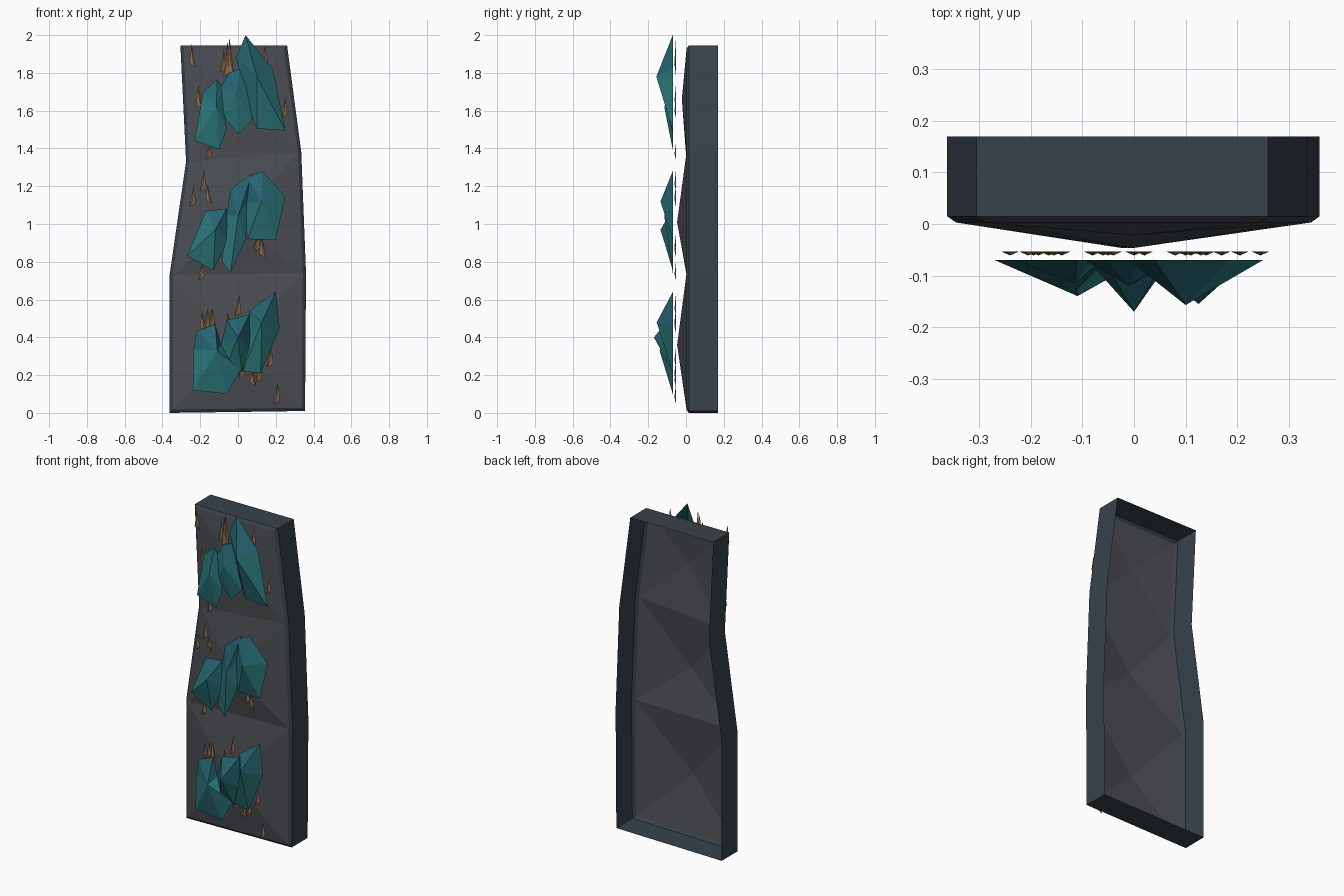
import bpy

if "Cube" in bpy.data.objects:
    bpy.data.objects.remove(bpy.data.objects["Cube"])


def material(name, rgb):
    m = bpy.data.materials.new(name)
    m.diffuse_color = (*rgb, 1)
    m.use_nodes = True
    m.node_tree.nodes["Principled BSDF"].inputs["Base Color"].default_value = m.diffuse_color
    return m


stone_face = material("stone_face", (0.07, 0.075, 0.085))
stone_side = material("stone_side", (0.04, 0.055, 0.07))
teal = material("teal", (0.025, 0.19, 0.20))
deep_teal = material("deep_teal", (0.018, 0.125, 0.16))
tan = material("tan", (0.30, 0.16, 0.075))


def build(name, verts, faces, mats, slots=None):
    me = bpy.data.meshes.new(name)
    me.from_pydata(verts, [], faces)
    for m in mats:
        me.materials.append(m)
    if slots:
        me.polygons.foreach_set("material_index", slots)
    me.update()
    ob = bpy.data.objects.new(name, me)
    bpy.context.collection.objects.link(ob)
    return ob


# Stone slab: open-backed shell, chamfered rim, three faceted panels
right = [(0.355, 0.01), (0.36, 0.74), (0.335, 1.38), (0.26, 1.945)]
left = [(-0.305, 1.945), (-0.275, 1.33), (-0.362, 0.73), (-0.362, 0.0)]
outline = right + left
n = len(outline)


def inset(p, d=0.017):
    x, z = p
    dz = d if z < 0.1 else -d if z > 1.9 else 0
    return (x - d if x > 0 else x + d, z + dz)


inner = [inset(p) for p in outline]
verts = [(x, 0.17, z) for x, z in outline]
verts += [(x, 0.015, z) for x, z in outline]
verts += [(x, 0.003, z) for x, z in inner]
faces, slots = [], []
for ring in (0, n):
    for i in range(n):
        j = (i + 1) % n
        faces.append((ring + i, ring + n + i, ring + n + j, ring + j))
        slots.append(1)
apexes = [(-0.02, -0.047, 0.36), (-0.005, -0.047, 1.01), (0.0, -0.022, 1.66)]
for k, apex in enumerate(apexes):
    a = len(verts)
    verts.append(apex)
    quad = [2 * n + i for i in (k, k + 1, n - 2 - k, n - 1 - k)]
    for i in range(4):
        faces.append((quad[i], quad[(i + 1) % 4], a))
        slots.append(0)
build("stone_slab", verts, faces, [stone_face, stone_side], slots)


# Crystals: base polygon in the x-z plane (hundredths) rising to one point
def crystal(name, apex, pts):
    vs = [(x / 100, -0.07, z / 100) for x, z in pts]
    ax, ay, az = (c / 100 for c in apex)
    vs.append((ax, -ay, az))
    k = len(pts)
    fs = [((i + 1) % k, i, k) for i in range(k)]
    sl = [int((vs[a][2] + vs[b][2]) / 2 > az) for a, b, _ in fs]
    # outlines run clockwise from the front, so reverse to face outwards
    build(name, vs, fs, [teal, deep_teal], sl)


crystal("lower_crystal_left", (-11, 14, 33),
        [(-22, 43), (-12, 47), (-9, 36), (1.5, 23), (-6, 10), (-24, 12), (-23.5, 34)])
crystal("lower_crystal_middle", (0, 17, 40),
        [(-6, 49), (6, 52), (7, 33), (2, 22), (-7, 23), (-9, 36)])
crystal("lower_crystal_right", (12.5, 15.5, 48),
        [(6, 54), (20, 64), (22, 45), (12, 21), (2.5, 22), (6, 41)])
crystal("middle_crystal_left", (-12, 13.5, 97),
        [(-17, 107), (-6, 108), (-5, 92), (-13, 75.5), (-27, 83)])
crystal("middle_crystal_middle", (0, 11.5, 104),
        [(-4, 118), (7.5, 127), (6, 113), (4, 92), (-4, 74), (-8.5, 80), (-6, 105)])
crystal("middle_crystal_right", (12.5, 13.5, 112),
        [(5, 125), (13, 128), (25, 114.5), (20, 91.5), (5, 92), (3, 110)])
crystal("upper_crystal_left", (-11.5, 11.5, 162),
        [(-18.5, 170), (-11, 176.5), (-8.5, 172), (-6, 150), (-10, 139.5), (-23, 144)])
crystal("upper_crystal_middle", (-1, 12, 169),
        [(-5, 180), (1, 182), (6, 175), (7.5, 155), (0, 147.5), (-8.5, 158), (-9.5, 172)])
crystal("upper_crystal_right", (10, 15.7, 178),
        [(4, 200), (18.5, 182), (25, 149.5), (10, 150.5), (7, 158), (-1, 188)])

# Small tan shards: thin slivers scattered around the clusters (x, base z, height)
shards = [(-24, 183, 12), (-8, 180, 13), (-6, 178, 19), (-4, 179, 20), (14, 183, 12),
          (24.5, 156, 11), (-20.5, 161, 13), (-15.5, 134, 9), (-18.5, 117, 12),
          (-15.5, 111, 10), (-24, 109, 11), (-19.5, 70, 10), (13, 82, 12), (10, 85, 10),
          (0, 51, 12), (-18.5, 43, 11), (-16.5, 44, 11), (-14, 44, 12), (-5, 42, 11),
          (17, 24, 11), (2, 18, 10), (8, 14, 9), (11, 16, 11), (20.5, 4.5, 11)]
for i, (x, z, h) in enumerate(shards):
    x, z, h = x / 100, z / 100, h / 100
    s = 1 if i % 3 else -1
    vs = [(x - 0.018 * s, -0.053, z), (x + 0.018 * s, -0.053, z + 0.02),
          (x + 0.005 * s, -0.053, z + h), (x, -0.061, z + h * 0.35)]
    fs = [(0, 1, 3), (1, 2, 3), (2, 0, 3), (0, 2, 1)]
    build(f"shard_{i + 1}", vs, fs if s > 0 else [f[::-1] for f in fs], [tan])
